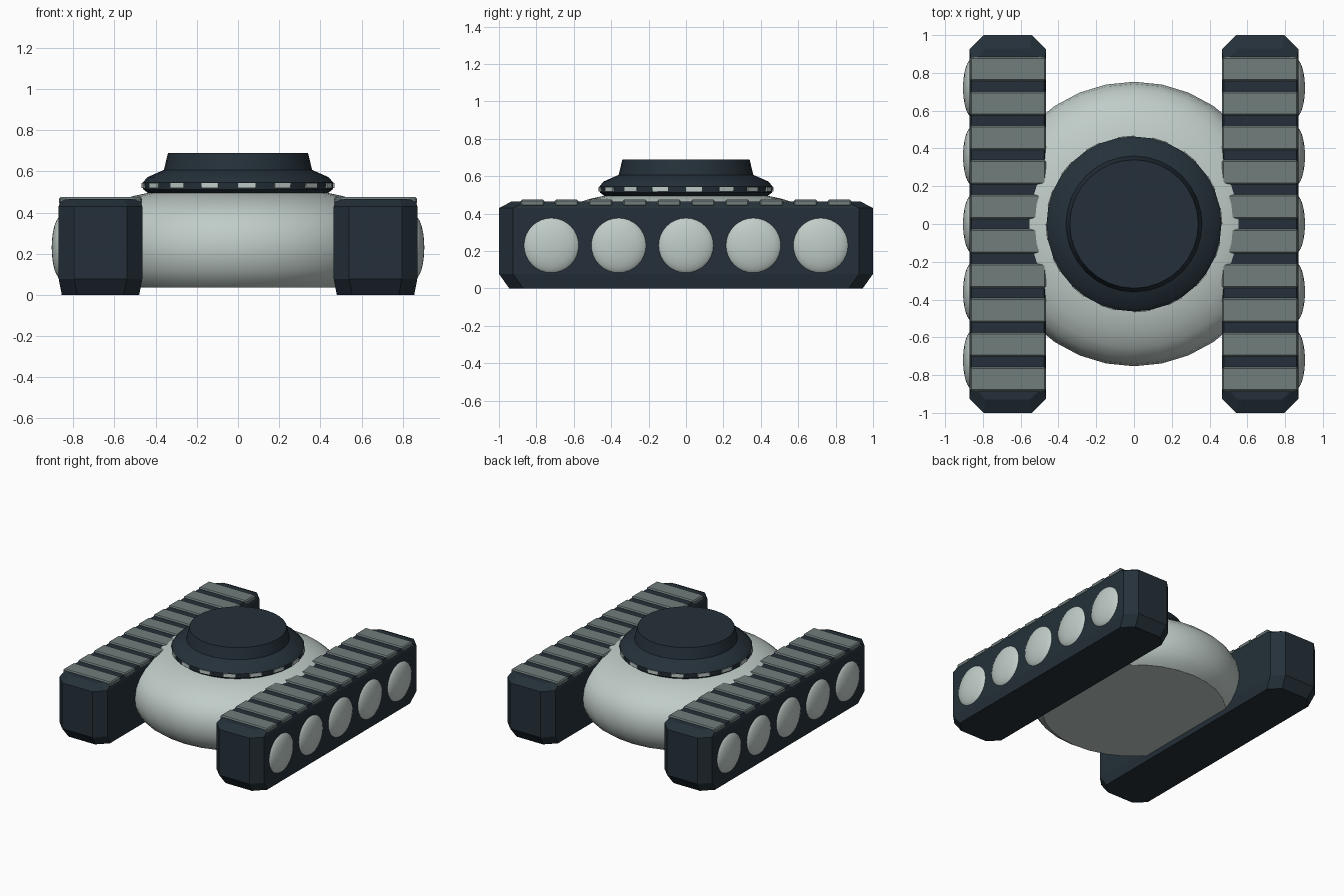
import bpy, bmesh, math
from mathutils import Matrix, Vector

cube = bpy.data.objects.get("Cube")
if cube:
    bpy.data.objects.remove(cube, do_unlink=True)


def make_material(name, rgb):
    mat = bpy.data.materials.new(name)
    mat.use_nodes = True
    color = (*rgb, 1)
    mat.diffuse_color = color
    mat.node_tree.nodes["Principled BSDF"].inputs["Base Color"].default_value = color
    return mat


PALE = make_material("pale grey", (0.53, 0.61, 0.58))
DARK = make_material("dark slate", (0.018, 0.030, 0.041))
TREAD = make_material("tread grey", (0.16, 0.205, 0.20))


def add_object(name, bm, mat, smooth_angle=None):
    bmesh.ops.recalc_face_normals(bm, faces=bm.faces)
    mesh = bpy.data.meshes.new(name)
    bm.to_mesh(mesh)
    bm.free()
    mesh.materials.append(mat)
    if smooth_angle:
        mesh.shade_smooth()
        mesh.set_sharp_from_angle(angle=math.radians(smooth_angle))
    obj = bpy.data.objects.new(name, mesh)
    bpy.context.collection.objects.link(obj)
    return obj


def loft(rings):
    """Skin a stack of equal-length point rings and cap both ends."""
    bm = bmesh.new()
    loops = [[bm.verts.new(p) for p in ring] for ring in rings]
    n = len(loops[0])
    for low, high in zip(loops, loops[1:]):
        for i in range(n):
            j = (i + 1) % n
            bm.faces.new((low[i], low[j], high[j], high[i]))
    bm.faces.new(loops[0])
    bm.faces.new(loops[-1])
    return bm


def lathe(profile, segments):
    turn = 2 * math.pi / segments
    return loft([[(r * math.cos(i * turn), r * math.sin(i * turn), z)
                  for i in range(segments)] for r, z in profile])


def add_box(bm, size, matrix, bevel):
    verts = bmesh.ops.create_cube(bm, size=1)["verts"]
    bmesh.ops.scale(bm, vec=size, verts=verts)
    edges = list({e for v in verts for e in v.link_edges})
    bmesh.ops.transform(bm, matrix=matrix, verts=verts)
    if bevel:
        bmesh.ops.bevel(bm, geom=edges, offset=bevel, segments=1, affect='EDGES')


def track_ring(cx, w, l, z):
    """Rectangle with chamfered corners."""
    c = 0.075
    quarter = [(w, l - c), (w - c, l)]
    pts = quarter + [(-x, y) for x, y in reversed(quarter)]
    pts += [(-x, -y) for x, y in pts]
    return [(cx + x, y, z) for x, y in pts]


# Rounded hull with a flat underside
hull = [(0.64, 0.035), (0.69, 0.07), (0.725, 0.12), (0.747, 0.18), (0.753, 0.24),
        (0.742, 0.31), (0.71, 0.37), (0.655, 0.42), (0.58, 0.458), (0.51, 0.48),
        (0.43, 0.497)]
add_object("hull", lathe(hull, 32), PALE, 35)

# Turret base
turret = [(0.43, 0.49), (0.46, 0.512), (0.463, 0.545), (0.44, 0.572),
          (0.36, 0.607), (0.34, 0.69)]
add_object("turret_base", lathe(turret, 32), DARK, 30)

# Small plates around the turret rim
bm = bmesh.new()
for i in range(16):
    spin = Matrix.Rotation(math.radians(5.3 + i * 22.5), 4, 'Z')
    add_box(bm, (0.02, 0.085, 0.025), spin @ Matrix.Translation((0.456, 0, 0.531)), 0)
add_object("turret_rim_plates", bm, PALE)

for side, s in (("left", 1), ("right", -1)):
    cx = s * 0.668
    # Track block, narrowing at top and bottom
    rings = [(0.188, 0.945, 0), (0.203, 1, 0.078), (0.203, 1, 0.43), (0.192, 0.93, 0.466)]
    add_object(side + "_track", loft([track_ring(cx, *r) for r in rings]), DARK)

    # Tread pads along the top
    bm = bmesh.new()
    for i in range(10):
        y = (i - 4.5) * 0.1825
        add_box(bm, (0.402, 0.128, 0.036), Matrix.Translation((cx, y, 0.457)), 0.008)
    add_object(side + "_tread_pads", bm, TREAD)

    # Domed road wheels
    bm = bmesh.new()
    for i in range(5):
        place = Matrix.Translation((s * 0.855, (i - 2) * 0.36, 0.23))
        shape = Matrix.Diagonal((0.05, 0.155, 0.155, 1))
        bmesh.ops.create_uvsphere(bm, u_segments=32, v_segments=16, radius=1,
                                  matrix=place @ shape @ Matrix.Rotation(math.pi / 2, 4, 'Y'))
    add_object(side + "_wheels", bm, PALE, 60)
